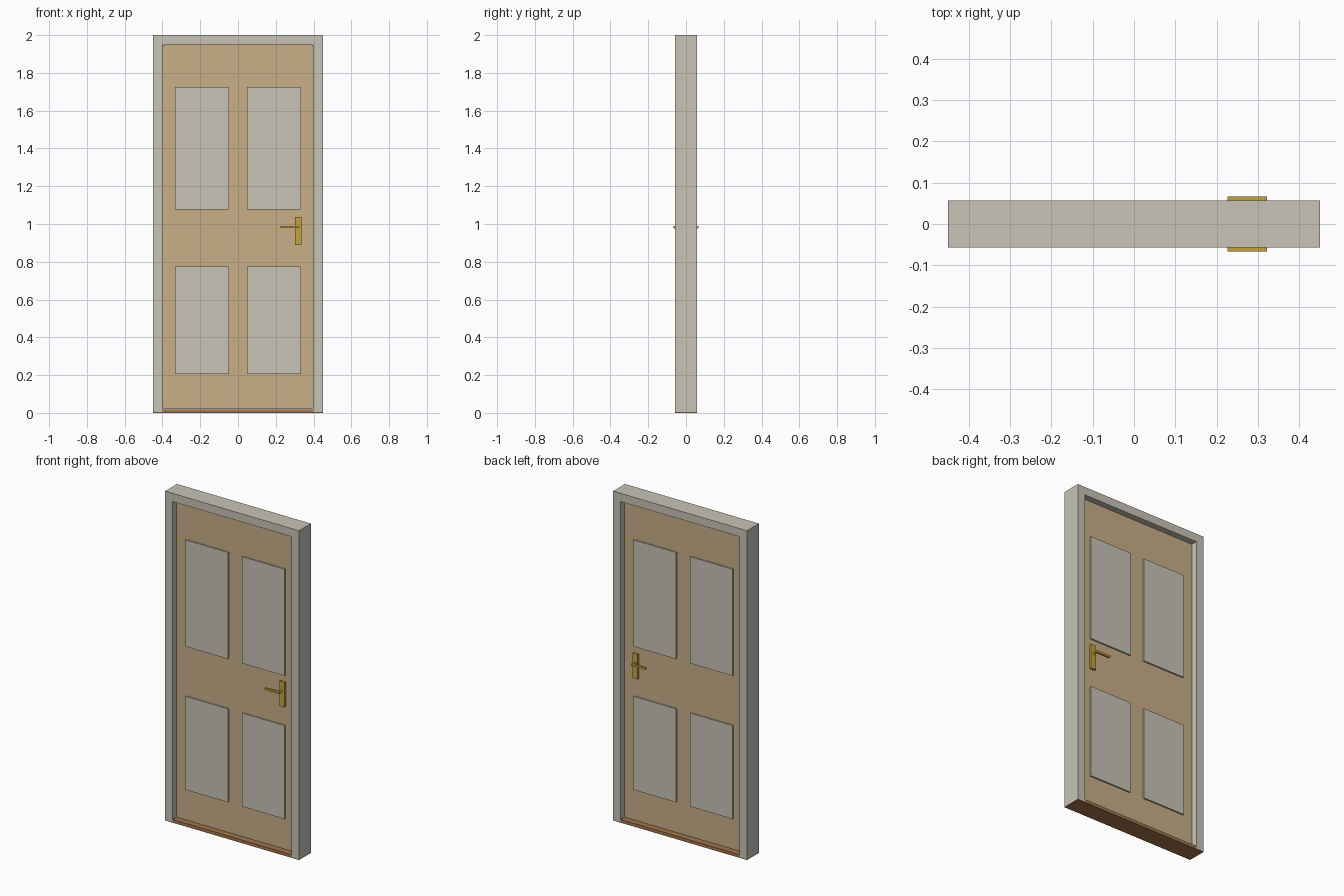
import bpy, bmesh, math
from mathutils import Matrix

if "Cube" in bpy.data.objects:
    bpy.data.objects.remove(bpy.data.objects["Cube"])


def material(name, rgb):
    m = bpy.data.materials.new(name)
    m.diffuse_color = (*rgb, 1)
    m.use_nodes = True
    m.node_tree.nodes["Principled BSDF"].inputs["Base Color"].default_value = m.diffuse_color
    return m


CREAM = material("cream_paint", (0.578, 0.552, 0.468))
WOOD = material("light_wood", (0.578, 0.425, 0.242))
BROWN = material("brown_wood", (0.36, 0.178, 0.07))
BRASS = material("brass", (0.56, 0.36, 0.05))


def finish(name, bm, mat):
    bmesh.ops.recalc_face_normals(bm, faces=bm.faces)
    me = bpy.data.meshes.new(name)
    bm.to_mesh(me)
    bm.free()
    me.materials.append(mat)
    ob = bpy.data.objects.new(name, me)
    bpy.context.collection.objects.link(ob)
    return ob


def prism(name, pts, y0, y1, mat):
    """Extrude an x/z outline along y."""
    bm = bmesh.new()
    face = bm.faces.new([bm.verts.new((x, y0, z)) for x, z in pts])
    ext = bmesh.ops.extrude_face_region(bm, geom=[face])
    verts = [v for v in ext["geom"] if isinstance(v, bmesh.types.BMVert)]
    bmesh.ops.translate(bm, verts=verts, vec=(0, y1 - y0, 0))
    return finish(name, bm, mat)


def box(name, x0, x1, y0, y1, z0, z1, mat):
    return prism(name, [(x0, z0), (x1, z0), (x1, z1), (x0, z1)], y0, y1, mat)


def rod(name, centre, radius, length, rot, mat):
    bm = bmesh.new()
    bmesh.ops.create_cone(bm, cap_ends=True, segments=16, radius1=radius, radius2=radius,
                          depth=length, matrix=Matrix.Translation(centre) @ rot)
    ob = finish(name, bm, mat)
    for p in ob.data.polygons:
        p.use_smooth = len(p.vertices) == 4
    return ob


# Frame: one upside-down U outline
D = 0.057
prism("frame", [(-0.45, 0.004), (-0.45, 2), (0.45, 2), (0.45, 0.004),
                (0.4, 0.004), (0.4, 1.95), (-0.4, 1.95), (-0.4, 0.004)], -D, D, CREAM)

# Threshold: thin base under the frame with a raised sill between the jambs
prism("threshold", [(-0.45, 0), (0.45, 0), (0.45, 0.004), (0.4, 0.004), (0.4, 0.019),
                    (-0.4, 0.019), (-0.4, 0.004), (-0.45, 0.004)], -D, D, BROWN)

# Door leaf with slightly rounded corners
r = 0.009
outline = []
for cx, cz, a0 in ((0.399, 1.949, 0), (-0.399, 1.949, 90), (-0.399, 0.02, 180), (0.399, 0.02, 270)):
    sx, sz = math.copysign(1, cx), (1 if cz > 1 else -1)
    for i in range(4):
        a = math.radians(a0 + 30 * i)
        outline.append((cx - sx * r + r * math.cos(a), cz - sz * r + r * math.sin(a)))
prism("door_leaf", outline, -0.02, 0.02, WOOD)

# Raised panels and door handles on both faces
for side, s in (("front", -1), ("back", 1)):
    for row, z0, z1 in (("lower", 0.207, 0.774), ("upper", 1.077, 1.724)):
        for col, x0, x1 in (("left", -0.333, -0.048), ("right", 0.048, 0.333)):
            y = sorted((s * 0.015, s * 0.029))
            box(f"panel_{side}_{row}_{col}", x0, x1, *y, z0, z1, CREAM)
    y = sorted((s * 0.015, s * 0.034))
    box(f"handle_plate_{side}", 0.301, 0.336, *y, 0.888, 1.038, BRASS)
    rod(f"handle_neck_{side}", (0.316, s * 0.046, 0.984), 0.0065, 0.036,
        Matrix.Rotation(math.pi / 2, 4, "X"), BRASS)
    y = sorted((s * 0.055, s * 0.067))
    box(f"handle_lever_{side}", 0.226, 0.322, *y, 0.978, 0.990, BRASS)
